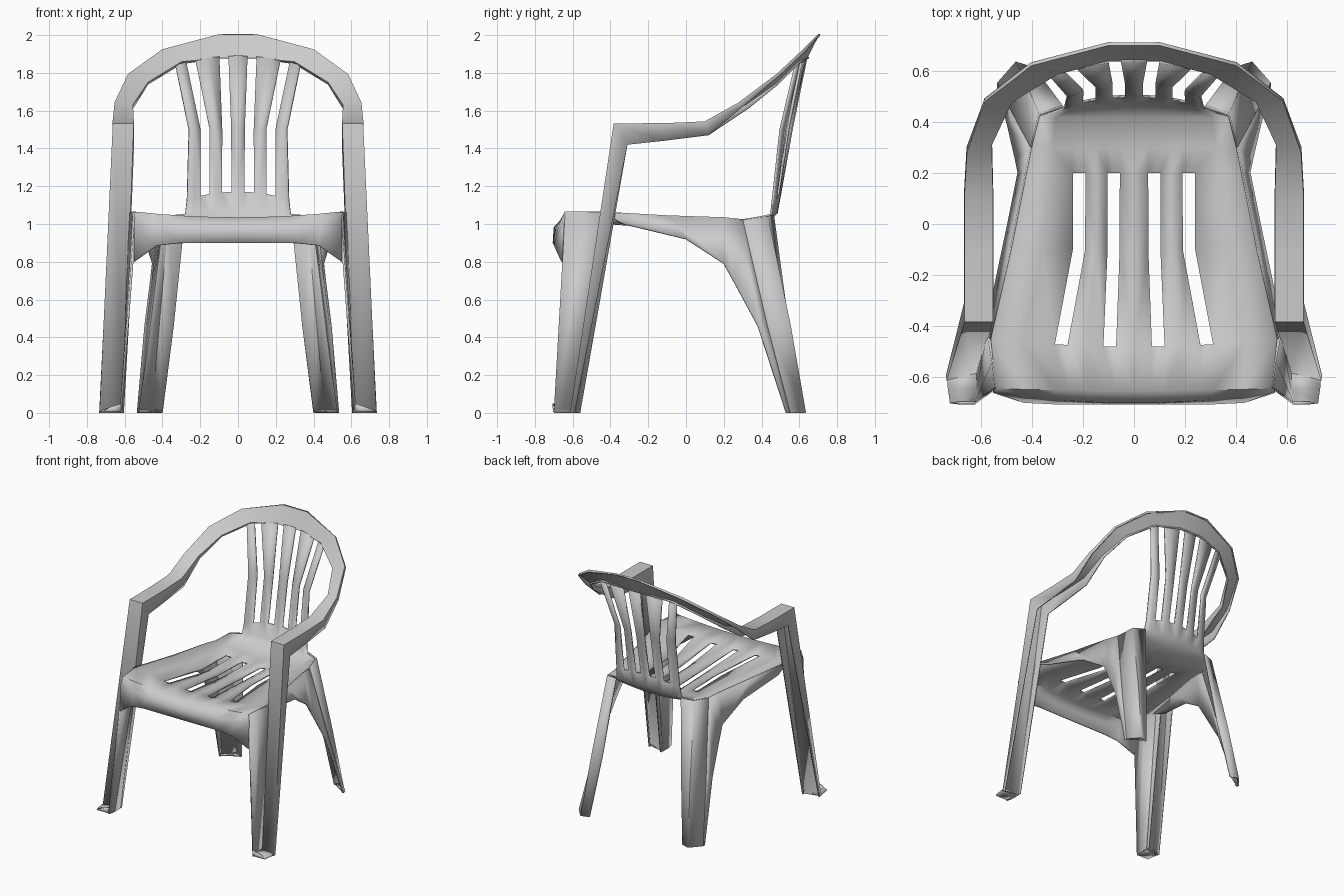
import bpy, bmesh, math

cube = bpy.data.objects.get("Cube")
if cube:
    bpy.data.objects.remove(cube, do_unlink=True)

plastic = bpy.data.materials.new("light grey plastic")
plastic.use_nodes = True
GREY = (0.6, 0.6, 0.6, 1)
plastic.diffuse_color = GREY
plastic.node_tree.nodes["Principled BSDF"].inputs["Base Color"].default_value = GREY


def sheet(name, rows, hole=lambda row, column: False, thickness=0.012, angle=50):
    """Loft rows of points into a thin moulded sheet, mirrored across x."""
    bm = bmesh.new()
    grid = [[bm.verts.new(point) for point in row] for row in rows]
    for r, (lower, upper) in enumerate(zip(grid, grid[1:])):
        for c in range(len(lower) - 1):
            if not hole(r, c):
                bm.faces.new((lower[c], lower[c + 1], upper[c + 1], upper[c]))
    bmesh.ops.recalc_face_normals(bm, faces=bm.faces)
    mesh = bpy.data.meshes.new(name)
    bm.to_mesh(mesh)
    bm.free()
    mesh.materials.append(plastic)
    obj = bpy.data.objects.new(name, mesh)
    bpy.context.collection.objects.link(obj)
    mirror = obj.modifiers.new("mirror", "MIRROR")
    mirror.merge_threshold = 0.002
    solid = obj.modifiers.new("thickness", "SOLIDIFY")
    solid.thickness = thickness
    solid.offset = 0
    bpy.ops.object.select_all(action="DESELECT")
    obj.select_set(True)
    bpy.context.view_layer.objects.active = obj
    bpy.ops.object.shade_smooth_by_angle(angle=math.radians(angle))


def shifted(point, offset):
    return tuple(a + b for a, b in zip(point, offset))


def mix(start, end, factor):
    return start + (end - start) * factor


# Slot centre lines of each zone: inner slot, outer slot
FRONT, REAR, BACK, TOP = (.095, .285), (.08, .215), (.06, .175), (.075, .25)
HALF_SLOT = .025


def moulded_row(slots, middle, edge, power=2, crown=0):
    """Cross-section from the middle (y, z) out to the edge (x, y, z)."""
    inner, outer = slots
    half_width, edge_y, edge_z = edge
    columns = [0, inner - HALF_SLOT, inner + HALF_SLOT, (inner + outer) / 2,
               outer - HALF_SLOT, outer + HALF_SLOT,
               (outer + HALF_SLOT + half_width) / 2, half_width]
    row = []
    for column, x in enumerate(columns):
        bend = (x / half_width) ** power
        y, z = mix(middle[0], edge_y, bend), mix(middle[1], edge_z, bend)
        lift = crown if column in (0, 3) else 0
        upright = slots in (BACK, TOP)
        row.append((x, y - lift, z) if upright else (x, y, z + lift))
    return row


# Seat and backrest: one sheet from the front lip, over the seat, up to the hoop
CROWN = .015
seat_rows = [
    moulded_row(FRONT, (-.7, .9), (.55, -.655, .8), power=8),
    moulded_row(FRONT, (-.695, .98), (.55, -.65, 1)),
    moulded_row(FRONT, (-.65, 1.03), (.54, -.64, 1.06)),
    moulded_row(FRONT, (-.48, 1.01), (.56, -.45, 1.06)),
    moulded_row(REAR, (-.1, .98), (.48, -.1, 1.04), crown=CROWN),
    moulded_row(REAR, (.2, .97), (.42, .2, 1.03), crown=CROWN),
    moulded_row(REAR, (.3, .98), (.4, .3, 1.02)),
    moulded_row(REAR, (.42, 1), (.37, .42, 1.04)),
    moulded_row(BACK, (.48, 1.06), (.28, .45, 1.05)),
    moulded_row(BACK, (.5, 1.17), (.27, .46, 1.13)),
    moulded_row(BACK, (.56, 1.5), (.26, .5, 1.5), crown=CROWN),
    moulded_row(TOP, (.64, 1.89), (.33, .58, 1.84)),
]
slot_rows, slot_columns = (3, 4, 9, 10), (1, 4)
sheet("seat_and_backrest", seat_rows,
      hole=lambda row, column: row in slot_rows and column in slot_columns, angle=65)

# Hoop: front leg face, armrest and top rail as inner point, outer point, lip
hoop = [
    ((.61, -.58, 0), (.73, -.61, 0), (0, .02, 0)),
    ((.555, -.38, 1.53), (.66, -.38, 1.53), (0, .07, -.11)),
    ((.555, -.12, 1.53), (.66, -.12, 1.53), (0, 0, -.09)),
    ((.555, .1, 1.54), (.66, .1, 1.54), (0, .02, -.07)),
    ((.56, .31, 1.63), (.65, .28, 1.64), (0, .02, -.02)),
    ((.48, .48, 1.75), (.58, .48, 1.79), (0, .01, -.01)),
    ((.3, .59, 1.86), (.4, .62, 1.92), (0, .01, -.01)),
    ((.1, .64, 1.88), (.1, .7, 2), (0, .01, 0)),
    ((0, .64, 1.88), (0, .7, 2), (0, .01, 0)),
]
hoop_rows = [(shifted(inner, lip), inner, outer, shifted(outer, lip))
             for inner, outer, lip in hoop]
sheet("hoop_and_armrests", hoop_rows, thickness=0.01, angle=40)

# Front legs: inner panel between the hoop and the seat corner
sheet("front_leg_panels", [
    ((.57, -.43, 1.06), (.55, -.54, 1.06), (.54, -.64, 1.06)),
    ((.61, -.58, 0), (.61, -.65, 0), (.62, -.7, 0)),
])

# Side aprons sweeping from the seat edge into the back legs
sheet("side_aprons", [
    ((.56, -.45, 1.06), (.56, -.33, 1)),
    ((.48, -.1, 1.04), (.49, 0, .92)),
    ((.42, .2, 1.03), (.45, .2, .79)),
    ((.4, .3, 1.02), (.46, .25, .7)),
    ((.47, .43, .46), (.49, .38, .46)),
    ((.53, .55, 0), (.53, .53, 0)),
])

# Back legs: folded rear panel
sheet("back_leg_panels", [
    ((.4, .3, 1.02), (.37, .43, 1.04), (.28, .46, 1.05)),
    ((.47, .43, .46), (.42, .55, .46), (.34, .54, .46)),
    ((.53, .55, 0), (.46, .63, 0), (.4, .61, 0)),
], angle=30)

# Feet: small floor pads, with a toe lip on the front pair
PAD = .01
sheet("front_feet", [
    ((.61, -.58, PAD), (.73, -.6, PAD)),
    ((.61, -.65, PAD), (.73, -.63, PAD)),
    ((.62, -.7, PAD), (.72, -.7, PAD)),
    ((.62, -.7, .05), (.68, -.7, .03)),
], angle=30)
sheet("back_feet", [
    ((.4, .61, PAD), (.53, .53, PAD)),
    ((.46, .63, PAD), (.53, .55, PAD)),
], angle=30)
